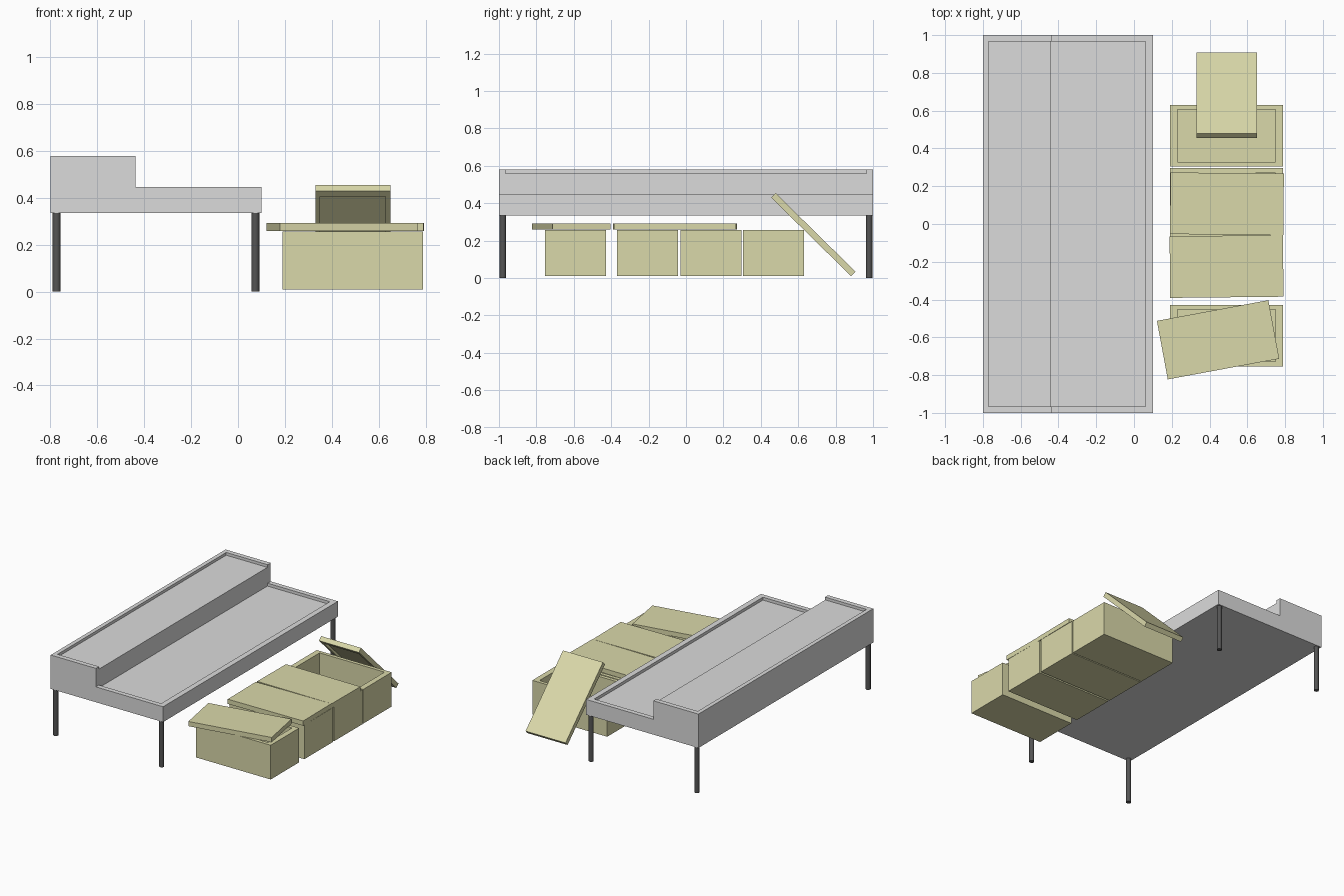
import bpy, bmesh, math
from mathutils import Matrix

if "Cube" in bpy.data.objects:
    bpy.data.objects.remove(bpy.data.objects["Cube"])


def material(name, col):
    m = bpy.data.materials.new(name)
    m.diffuse_color = (*col, 1)
    m.use_nodes = True
    m.node_tree.nodes["Principled BSDF"].inputs["Base Color"].default_value = m.diffuse_color
    return m


GREY = material("light grey", (0.71, 0.71, 0.71))
DARK = material("dark grey", (0.09, 0.09, 0.09))
OLIVE = material("pale olive", (0.70, 0.69, 0.40))


def add(name, bm, mat, matrix=Matrix()):
    bmesh.ops.recalc_face_normals(bm, faces=bm.faces)
    me = bpy.data.meshes.new(name)
    bm.to_mesh(me)
    bm.free()
    me.materials.append(mat)
    ob = bpy.data.objects.new(name, me)
    ob.matrix_world = matrix
    bpy.context.collection.objects.link(ob)
    return ob


def prism(name, outline, half, mat):
    """Extrude an x-z outline along y, from -half to +half."""
    bm = bmesh.new()
    f = bm.faces.new([bm.verts.new((x, -half, z)) for x, z in outline])
    r = bmesh.ops.extrude_face_region(bm, geom=[f])
    vs = [g for g in r["geom"] if isinstance(g, bmesh.types.BMVert)]
    bmesh.ops.translate(bm, verts=vs, vec=(0, 2 * half, 0))
    return add(name, bm, mat)


def open_box(name, size, walls, depth, side, matrix):
    """Box with a rectangular recess in its top (side=1) or underside (-1)."""
    bm = bmesh.new()
    bmesh.ops.create_cube(bm, size=1)
    bmesh.ops.scale(bm, vec=size, verts=bm.verts)
    f = next(f for f in bm.faces if f.normal.z * side > 0.9)
    bmesh.ops.inset_individual(bm, faces=[f], thickness=0.01)
    for v in f.verts:
        v.co.x = math.copysign(size[0] / 2 - walls[0], v.co.x)
        v.co.y = math.copysign(size[1] / 2 - walls[1], v.co.y)
    f = bmesh.ops.extrude_discrete_faces(bm, faces=[f])["faces"][0]
    bmesh.ops.translate(bm, verts=f.verts, vec=(0, 0, -side * depth))
    return add(name, bm, OLIVE, matrix)


# Stepped table top with a shallow recess, open along the step
top = prism("table_top", [(-0.8, 0.335), (0.1, 0.335), (0.1, 0.446), (-0.438, 0.446),
                          (-0.438, 0.58), (-0.8, 0.58)], 1.0, GREY)
cutter = prism("recess_cutter", [(-0.77, 0.56), (-0.44, 0.56), (-0.44, 0.425),
                                 (0.06, 0.425), (0.06, 0.7), (-0.77, 0.7)], 0.965, GREY)
mod = top.modifiers.new("recess", "BOOLEAN")
mod.object = cutter
mod.operation = "DIFFERENCE"
mod.solver = "EXACT"
bpy.context.view_layer.objects.active = top
bpy.ops.object.modifier_apply(modifier=mod.name)
bpy.data.objects.remove(cutter)

# Round legs
for x in (-0.774, 0.074):
    for y in (-0.979, 0.979):
        bm = bmesh.new()
        bmesh.ops.create_cone(bm, cap_ends=True, segments=16, radius1=0.017,
                              radius2=0.017, depth=0.336)
        leg = add("table_leg", bm, DARK, Matrix.Translation((x, y, 0.168)))
        for p in leg.data.polygons:
            p.use_smooth = len(p.vertices) == 4

# Row of crates
for y in (-0.591, -0.206, 0.133, 0.467):
    open_box("crate", (0.6, 0.326, 0.248), (0.04, 0.025), 0.225, 1,
             Matrix.Translation((0.49, y, 0.134)))

# Lids: one askew, two closed, one leaning behind the last crate
LID = (0.6, 0.32, 0.034)
for x, y, turn in ((0.445, -0.613, 10.5), (0.49, -0.225, 0.6), (0.492, 0.107, -0.5)):
    open_box("crate_lid", (0.6, 0.326 if turn < 5 else 0.315, 0.034), (0.035, 0.02), 0.017, -1,
             Matrix.Translation((x, y, 0.276)) @ Matrix.Rotation(math.radians(turn), 4, "Z"))
open_box("leaning_lid", LID, (0.035, 0.02), 0.017, -1,
         Matrix.Translation((0.49, 0.681, 0.232))
         @ Matrix.Rotation(math.radians(-44.5), 4, "X") @ Matrix.Rotation(math.pi / 2, 4, "Z"))
